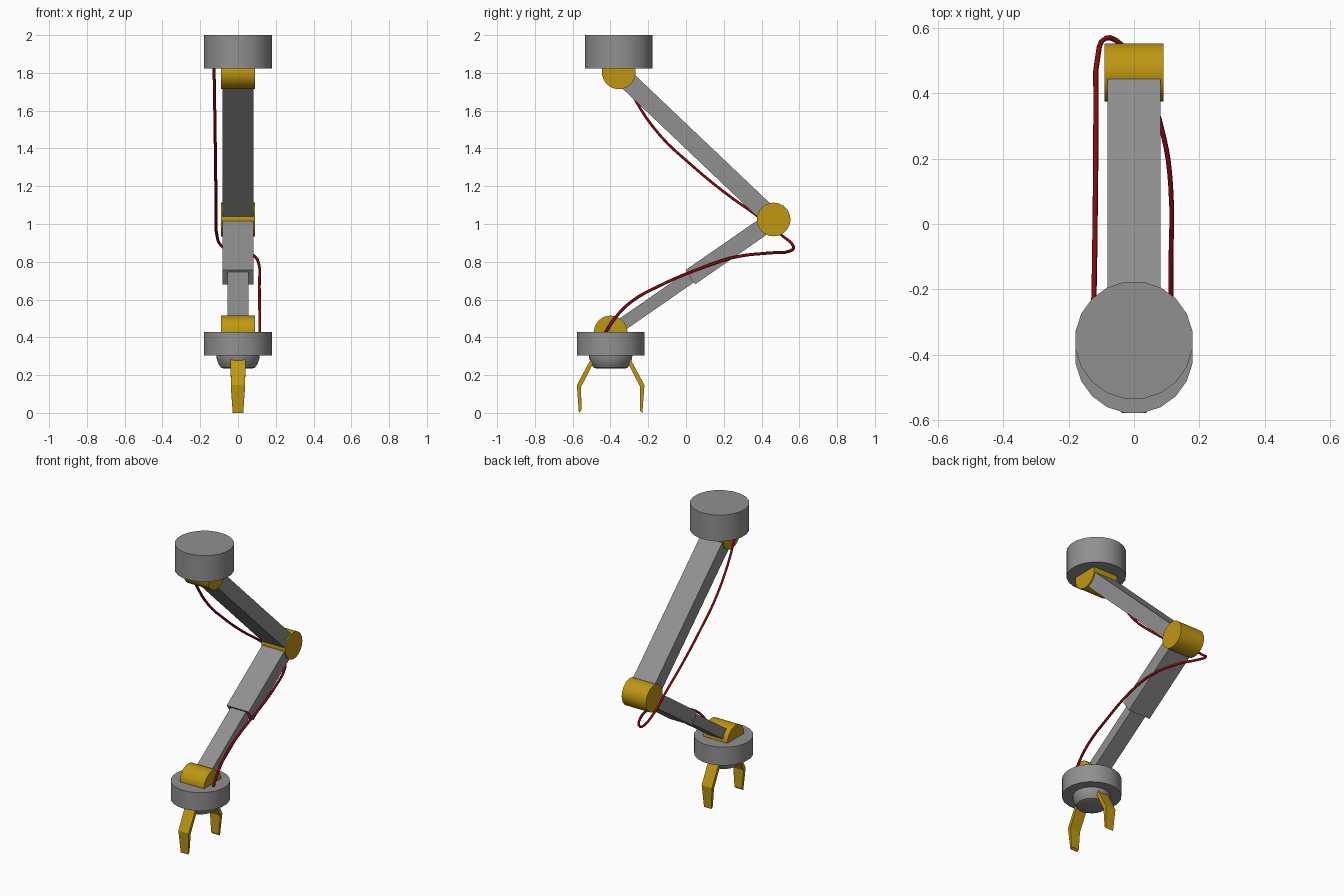
import bpy, bmesh, math
from mathutils import Vector, Matrix

if "Cube" in bpy.data.objects:
    bpy.data.objects.remove(bpy.data.objects["Cube"])

def material(name, color):
    m = bpy.data.materials.new(name)
    m.diffuse_color = color
    m.use_nodes = True
    m.node_tree.nodes["Principled BSDF"].inputs["Base Color"].default_value = m.diffuse_color
    return m

GREY = material("dark_grey", (0.28, 0.28, 0.28, 1))
GOLD = material("gold", (0.52, 0.31, 0.006, 1))
RED = material("red", (0.23, 0.003, 0.006, 1))

SHOULDER = Vector((0, -0.356, 1.803))
ELBOW = Vector((0, 0.464, 1.024))
WRIST = Vector((0, -0.399, 0.426))

def finish(name, bm, mat=GREY, smooth=False):
    bmesh.ops.recalc_face_normals(bm, faces=bm.faces)
    me = bpy.data.meshes.new(name)
    bm.to_mesh(me)
    bm.free()
    ob = bpy.data.objects.new(name, me)
    bpy.context.collection.objects.link(ob)
    me.materials.append(mat)
    if smooth:
        bpy.ops.object.select_all(action='DESELECT')
        bpy.context.view_layer.objects.active = ob
        ob.select_set(True)
        bpy.ops.object.shade_smooth_by_angle(angle=math.radians(35))
    return ob

def lathe(name, y, profile, sides=20):
    """Stack of (radius, z) rings around a vertical axis, capped at both ends."""
    bm = bmesh.new()
    rings = []
    for r, z in profile:
        rings.append([bm.verts.new((r * math.cos(a), y + r * math.sin(a), z))
                      for a in (math.tau * (i + 0.5) / sides for i in range(sides))])
    for lo, hi in zip(rings, rings[1:]):
        for i in range(sides):
            j = (i + 1) % sides
            bm.faces.new((lo[i], lo[j], hi[j], hi[i]))
    bm.faces.new(rings[0])
    bm.faces.new(rings[-1])
    return finish(name, bm, smooth=True)

def joint(name, center):
    """Pivot drum lying along x."""
    bm = bmesh.new()
    bmesh.ops.create_cone(bm, cap_ends=True, segments=32, radius1=0.089, radius2=0.089, depth=0.18,
                          matrix=Matrix.Translation(center) @ Matrix.Rotation(math.pi / 2, 4, 'Y'))
    return finish(name, bm, GOLD, True)

def beam(name, a, b, start, end, width, thick):
    """Box on the line a-b, between two distances measured from a."""
    d = (b - a).normalized()
    rot = Matrix.Rotation(math.atan2(d.z, d.y), 4, 'X')
    bm = bmesh.new()
    bmesh.ops.create_cube(bm, size=1, matrix=Matrix.Translation(a + d * (start + end) / 2) @ rot
                          @ Matrix.Diagonal((width, end - start, thick, 1)))
    return finish(name, bm)

# Ceiling mount, hand disc and rounded hub under it
lathe("mount_base", SHOULDER.y, [(0.181, 1.824), (0.181, 2.0)])
lathe("hand_disc", WRIST.y, [(0.181, 0.305), (0.181, 0.427)])
lathe("hand_hub", WRIST.y, [(0.075, 0.234), (0.092, 0.24), (0.105, 0.26), (0.115, 0.288), (0.117, 0.31)])

# Pivot drums
joint("shoulder_joint", SHOULDER)
joint("elbow_joint", ELBOW)
joint("wrist_joint", WRIST)

# Arm beams; the forearm is a sleeve with a thinner rod
upper = (ELBOW - SHOULDER).length
lower = (WRIST - ELBOW).length
beam("upper_arm", SHOULDER, ELBOW, 0.075, upper - 0.075, 0.163, 0.098)
beam("forearm_sleeve", ELBOW, WRIST, 0.08, 0.537, 0.163, 0.091)
beam("forearm_rod", ELBOW, WRIST, 0.5, lower - 0.07, 0.112, 0.067)

# Two bent gripper fingers, tapering in width to the tip: (outer, inner, z out, z in, half width)
finger = [(0.085, 0.07, 0.29, 0.275, 0.038), (0.105, 0.086, 0.285, 0.275, 0.039),
          (0.179, 0.156, 0.147, 0.138, 0.038), (0.168, 0.155, 0.0, 0.012, 0.028)]
for name, side in (("front_finger", -1), ("back_finger", 1)):
    bm = bmesh.new()
    rings = []
    for out, inn, zo, zi, w in finger:
        rings.append([bm.verts.new((x, WRIST.y + side * r, z)) for x, r, z in
                      ((-w, out, zo), (w, out, zo), (w, inn, zi), (-w, inn, zi))])
    for p, q in zip(rings, rings[1:]):
        for i in range(4):
            j = (i + 1) % 4
            bm.faces.new((p[i], p[j], q[j], q[i]))
    bm.faces.new(rings[0])
    bm.faces.new(rings[-1])
    finish(name, bm, GOLD)

# Cable: down the left side, looping behind the elbow to the right side
path = [(-0.127, -0.35, 1.84), (-0.124, -0.27, 1.66), (-0.121, -0.138, 1.47), (-0.119, 0.02, 1.32),
        (-0.117, 0.206, 1.166), (-0.116, 0.376, 1.044), (-0.112, 0.503, 0.943), (-0.085, 0.569, 0.881),
        (-0.04, 0.55, 0.857), (0.03, 0.445, 0.847), (0.09, 0.27, 0.827), (0.112, 0.12, 0.781),
        (0.113, -0.138, 0.674), (0.114, -0.297, 0.583), (0.115, -0.385, 0.49), (0.115, -0.43, 0.418)]
cu = bpy.data.curves.new("cable", 'CURVE')
cu.dimensions = '3D'
cu.resolution_u = 4
cu.bevel_depth = 0.008
cu.bevel_resolution = 1
cu.use_fill_caps = True
sp = cu.splines.new('BEZIER')
sp.bezier_points.add(len(path) - 1)
for bp, co in zip(sp.bezier_points, path):
    bp.co = co
    bp.handle_left_type = bp.handle_right_type = 'AUTO'
cu.materials.append(RED)
cable = bpy.data.objects.new("cable", cu)
bpy.context.collection.objects.link(cable)
bpy.ops.object.select_all(action='DESELECT')
bpy.context.view_layer.objects.active = cable
cable.select_set(True)
bpy.ops.object.convert(target='MESH')
